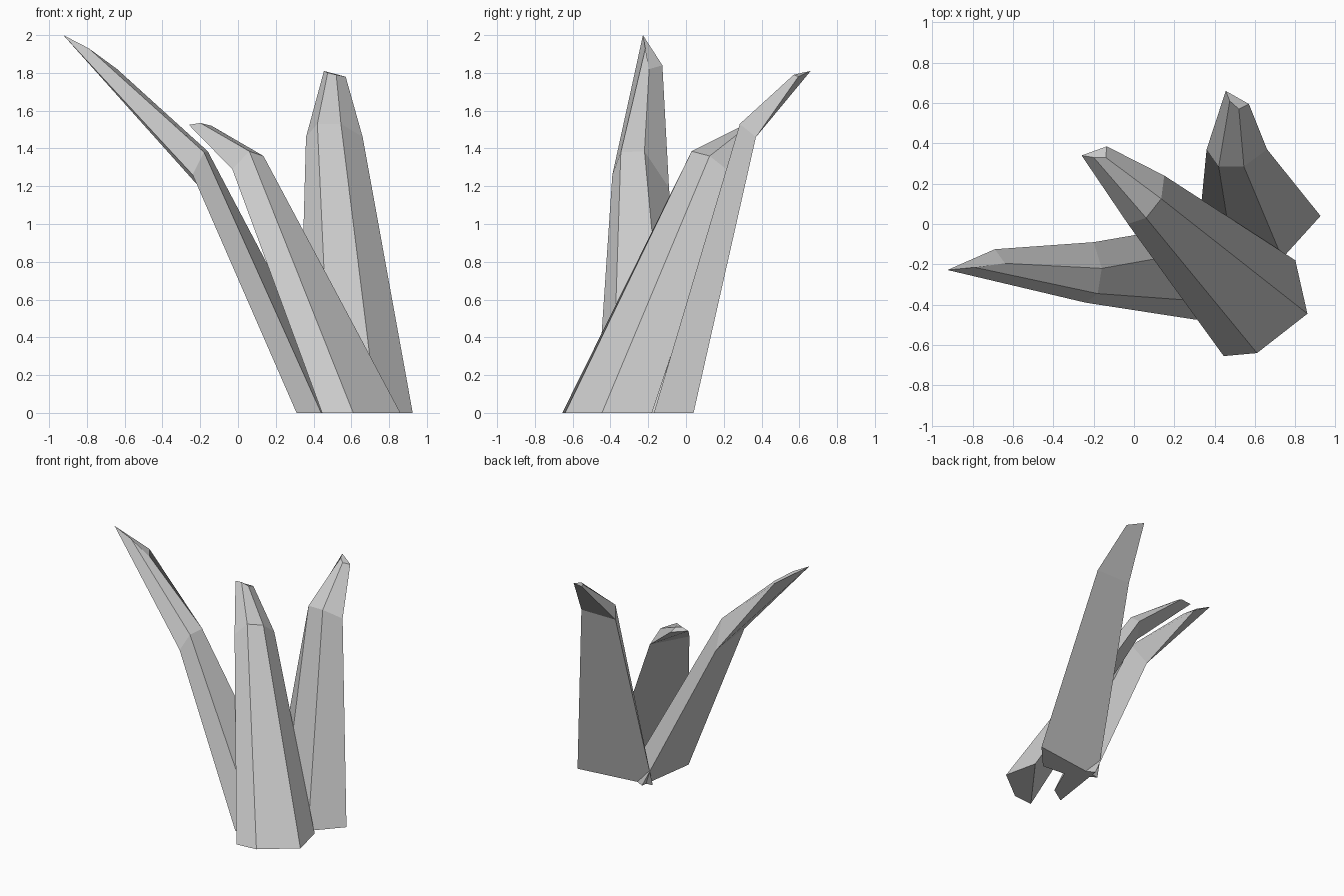
import bpy, bmesh


def loft_blade(name, rings):
    """Skin a blade through four-sided sections and cap both ends."""
    bm = bmesh.new()
    loops = [[bm.verts.new(p) for p in ring] for ring in rings]
    for low, high in zip(loops, loops[1:]):
        for i in range(4):
            j = (i + 1) % 4
            bm.faces.new((low[i], low[j], high[j], high[i]))
    bm.faces.new(loops[0][::-1])
    bm.faces.new(loops[-1])
    bmesh.ops.recalc_face_normals(bm, faces=bm.faces)
    mesh = bpy.data.meshes.new(name)
    bm.to_mesh(mesh)
    bm.free()
    obj = bpy.data.objects.new(name, mesh)
    bpy.context.collection.objects.link(obj)
    return obj


# Each blade: base, bend and tip sections
loft_blade("front_blade", [
    [(0.445, -0.655, 0), (0.61, -0.64, 0), (0.86, -0.445, 0), (0.80, -0.18, 0)],
    [(-0.03, 0.0, 1.29), (0.06, 0.03, 1.385), (0.135, 0.125, 1.36), (0.15, 0.24, 1.27)],
    [(-0.26, 0.34, 1.525), (-0.20, 0.33, 1.535), (-0.14, 0.33, 1.52), (-0.135, 0.385, 1.50)],
])

# Tall blade leaning left
loft_blade("left_blade", [
    [(0.31, -0.475, 0), (0.44, -0.39, 0), (0.57, -0.09, 0), (0.38, 0.01, 0)],
    [(-0.24, -0.39, 1.26), (-0.18, -0.345, 1.38), (-0.16, -0.22, 1.385), (-0.20, -0.09, 1.19)],
    [(-0.925, -0.228, 2.0), (-0.79, -0.215, 1.93), (-0.64, -0.195, 1.82), (-0.69, -0.125, 1.84)],
])

# Blade leaning back on the right
loft_blade("back_blade", [
    [(0.32, -0.04, 0), (0.49, -0.15, 0), (0.735, -0.17, 0), (0.925, 0.04, 0)],
    [(0.36, 0.37, 1.46), (0.42, 0.285, 1.53), (0.545, 0.285, 1.53), (0.66, 0.37, 1.46)],
    [(0.455, 0.66, 1.81), (0.475, 0.61, 1.80), (0.52, 0.57, 1.79), (0.57, 0.595, 1.78)],
])
